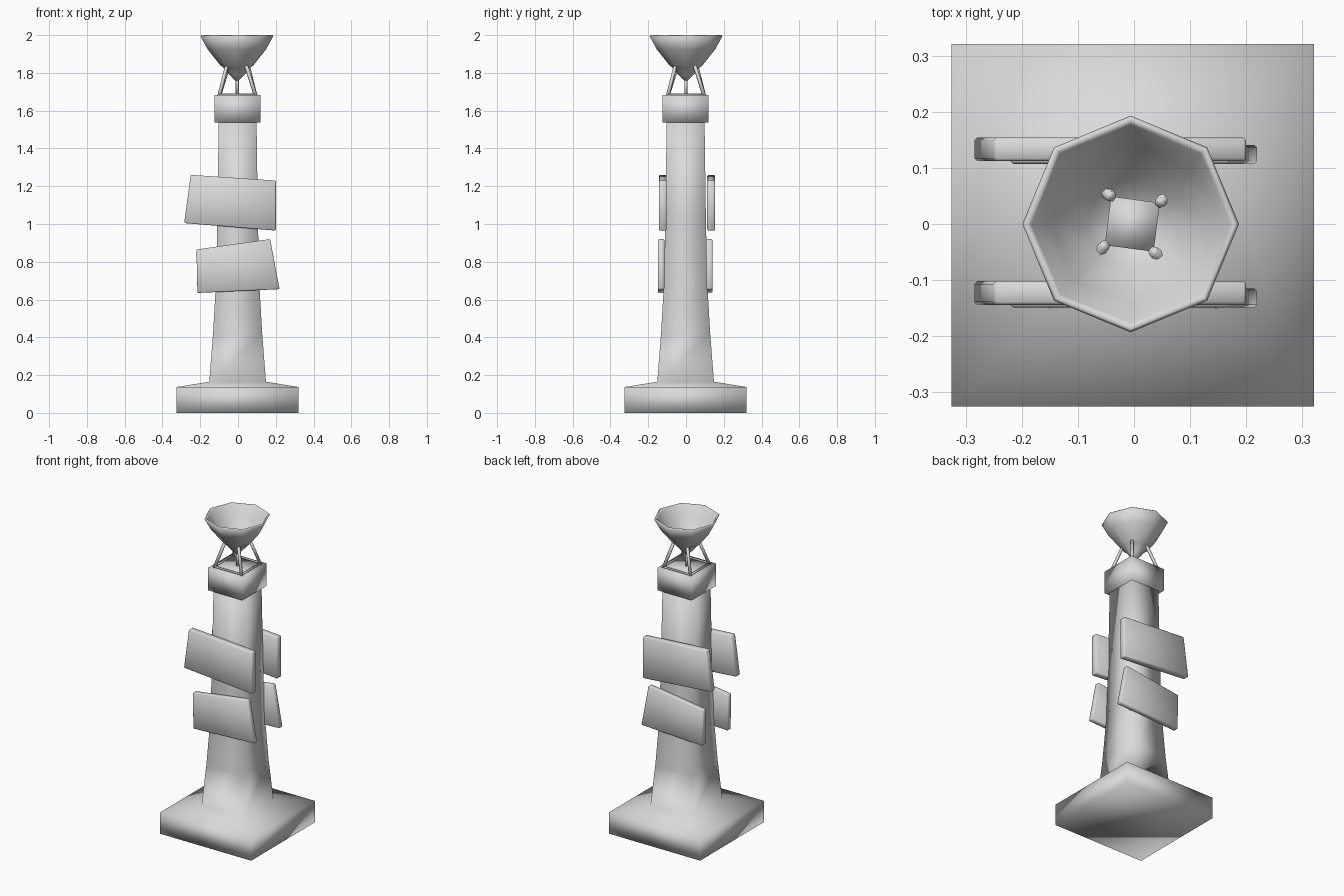
import bpy, bmesh, math
from mathutils import Vector

cube = bpy.data.objects.get("Cube")
if cube:
    bpy.data.objects.remove(cube, do_unlink=True)

# Single pale grey material
grey = bpy.data.materials.new("pale grey")
grey.use_nodes = True
color = (0.7, 0.7, 0.7, 1)
grey.diffuse_color = color
grey.node_tree.nodes["Principled BSDF"].inputs["Base Color"].default_value = color


def finish(name, bm):
    bmesh.ops.recalc_face_normals(bm, faces=bm.faces)
    mesh = bpy.data.meshes.new(name)
    bm.to_mesh(mesh)
    bm.free()
    mesh.materials.append(grey)
    for p in mesh.polygons:
        p.use_smooth = True
    obj = bpy.data.objects.new(name, mesh)
    bpy.context.collection.objects.link(obj)
    return obj


def loft(name, profile, sides, center=(0, 0), turn=0.0, cap=True):
    """Stack regular polygons given as (radius, height) and skin them."""
    bm = bmesh.new()
    rings = []
    for r, z in profile:
        rings.append([bm.verts.new((center[0] + r * math.cos(turn + math.tau * i / sides),
                                    center[1] + r * math.sin(turn + math.tau * i / sides), z))
                      for i in range(sides)])
    for a, b in zip(rings, rings[1:]):
        for i in range(sides):
            j = (i + 1) % sides
            bm.faces.new((a[i], a[j], b[j], b[i]))
    if cap:
        bm.faces.new(rings[0])
        bm.faces.new(rings[-1])
    return finish(name, bm)


def square_loft(name, profile, center=(0, 0)):
    """Square loft whose profile gives half widths."""
    return loft(name, [(h * math.sqrt(2), z) for h, z in profile], 4, center, math.pi / 4)


def rod(name, a, b, radius):
    a, b = Vector(a), Vector(b)
    obj = loft(name, [(radius, 0), (radius, (b - a).length)], 6)
    obj.location = a
    obj.rotation_euler = (b - a).to_track_quat('Z', 'Y').to_euler()
    return obj


def panel(name, corners, y0, y1):
    """Tilted slab with softened edges."""
    bm = bmesh.new()
    near = [bm.verts.new((x, y0, z)) for x, z in corners]
    far = [bm.verts.new((x, y1, z)) for x, z in corners]
    bm.faces.new(near)
    bm.faces.new(far)
    for i in range(4):
        j = (i + 1) % 4
        bm.faces.new((near[i], near[j], far[j], far[i]))
    bmesh.ops.bevel(bm, geom=bm.edges[:], offset=0.005, segments=1, affect='EDGES')
    return finish(name, bm)


# Plinth flowing into the tapered column
square_loft("base_and_column", [(0.323, 0), (0.323, 0.137), (0.15, 0.165), (0.13, 0.42),
                                (0.114, 0.7), (0.107, 1.05), (0.1, 1.56)], (-0.002, -0.002))
# Block on top of the column
square_loft("column_cap", [(0.122, 1.538), (0.122, 1.682)], (-0.003, -0.002))

# Tilted sign boards, repeated front and back
upper = [(-0.25, 1.26), (0.2, 1.23), (0.2, 0.965), (-0.285, 1.005)]
lower = [(-0.22, 0.865), (0.17, 0.92), (0.22, 0.655), (-0.215, 0.635)]
for side, shift in (("front", 0), ("back", 0.256)):
    panel(side + "_upper_board", upper, -0.144 + shift, -0.102 + shift)
    panel(side + "_lower_board", lower, -0.149 + shift, -0.115 + shift)

# Eight-sided bowl with a pointed bottom and thin walls
loft("bowl", [(0.004, 1.755), (0.04, 1.79), (0.076, 1.832), (0.086, 1.838), (0.155, 1.925),
              (0.193, 1.995), (0.187, 2.0), (0.177, 1.99), (0.143, 1.925),
              (0.08, 1.848), (0.03, 1.8)], 8, (-0.006, 0))

# Splayed legs holding the bowl, with their tops slightly twisted
for i in range(4):
    foot = math.pi / 4 + i * math.pi / 2
    top = foot - 0.13
    rod("bowl_leg_%d" % (i + 1),
        (0.138 * math.cos(foot) - 0.003, 0.138 * math.sin(foot), 1.675),
        (0.062 * math.cos(top) - 0.003, 0.062 * math.sin(top), 1.865), 0.01)
    nxt = foot + math.pi / 2
    rod("foot_rail_%d" % (i + 1),
        (0.138 * math.cos(foot) - 0.003, 0.138 * math.sin(foot), 1.687),
        (0.138 * math.cos(nxt) - 0.003, 0.138 * math.sin(nxt), 1.687), 0.006)

# Square plate between the leg tops, and the stem under the bowl
loft("leg_plate", [(0.062, 1.838), (0.062, 1.845)], 4, (-0.003, 0), math.pi / 4 - 0.13)
rod("center_stem", (-0.004, 0, 1.68), (-0.004, 0, 1.78), 0.008)
